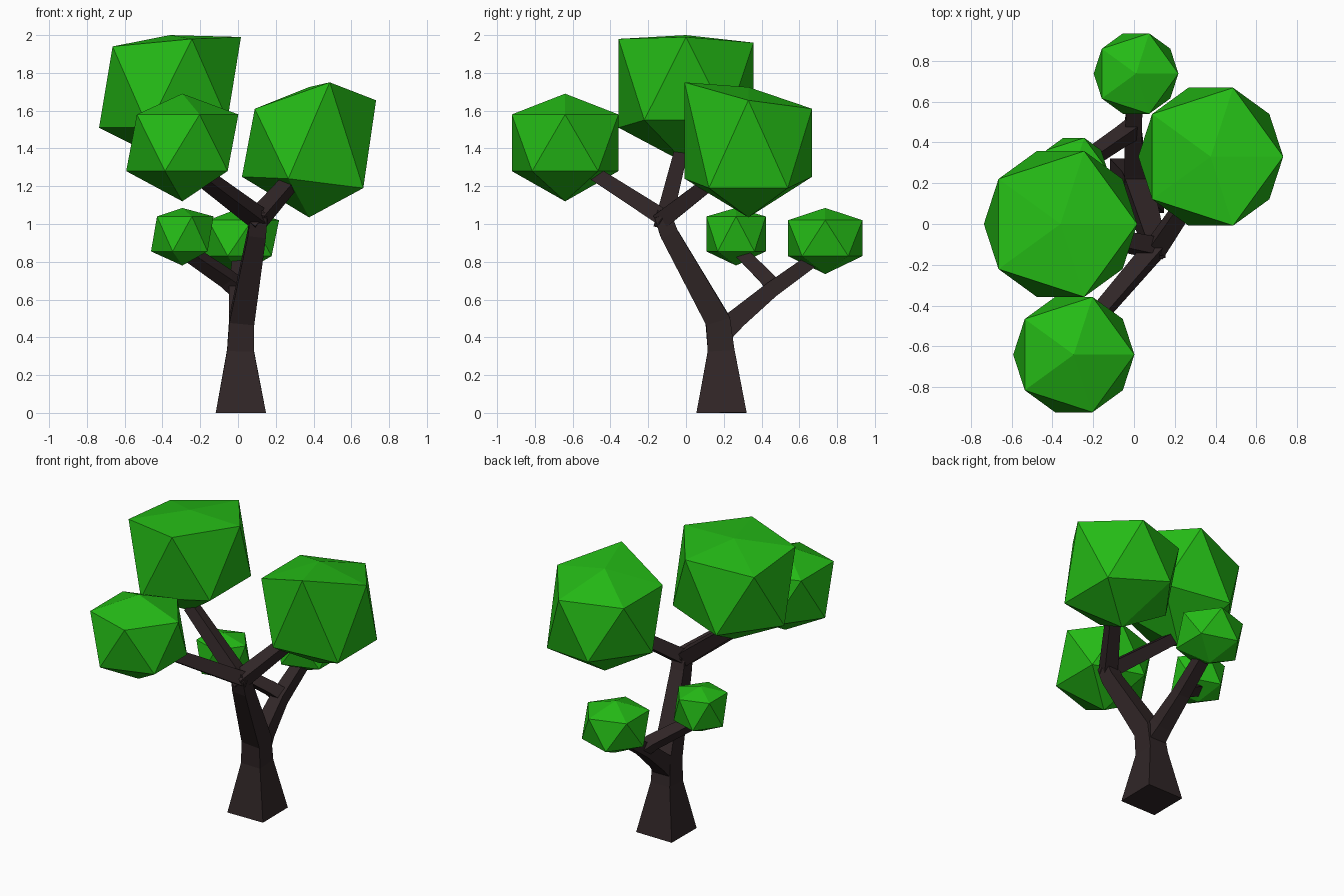
import bpy
import bmesh
from math import cos, sin, radians
from mathutils import Vector

if "Cube" in bpy.data.objects:
    bpy.data.objects.remove(bpy.data.objects["Cube"])


def material(name, color):
    m = bpy.data.materials.new(name)
    m.diffuse_color = (*color, 1)
    m.use_nodes = True
    m.node_tree.nodes["Principled BSDF"].inputs["Base Color"].default_value = m.diffuse_color
    return m


BARK = material("bark", (0.030, 0.019, 0.020))
LEAF = material("leaf", (0.018, 0.50, 0.008))


def finish(bm, name, mat):
    bmesh.ops.recalc_face_normals(bm, faces=bm.faces)
    me = bpy.data.meshes.new(name)
    bm.to_mesh(me)
    bm.free()
    me.materials.append(mat)
    ob = bpy.data.objects.new(name, me)
    bpy.context.collection.objects.link(ob)
    return ob


def limb(name, path):
    """Sweep a tapering square along (x, y, z, half_width) points."""
    bm = bmesh.new()
    pts = [Vector(p[:3]) for p in path]
    rings = []
    for i, p in enumerate(pts):
        before = (p - pts[i - 1]).normalized() if i else Vector()
        after = (pts[i + 1] - p).normalized() if i + 1 < len(pts) else Vector()
        t = (before + after).normalized()
        u = (Vector((1, 0, 0)) - t * t.x).normalized()
        v = t.cross(u)
        s = path[i][3]
        rings.append([bm.verts.new(p + u * a * s + v * b * s)
                      for a, b in ((-1, -1), (1, -1), (1, 1), (-1, 1))])
    for lo, hi in zip(rings, rings[1:]):
        for k in range(4):
            n = (k + 1) % 4
            bm.faces.new((lo[k], lo[n], hi[n], hi[k]))
    bm.faces.new(rings[0])
    bm.faces.new(rings[-1])
    return finish(bm, name, BARK)


def foliage(name, center, r, bottom, lower, upper, top):
    """Irregular icosahedron: two five-point rings at given heights plus poles."""
    bm = bmesh.new()
    cx, cy = center

    def ring(start, heights):
        return [bm.verts.new((cx + 0.8944 * r * cos(radians(start + 72 * k)),
                              cy + 0.8944 * r * sin(radians(start + 72 * k)), z))
                for k, z in enumerate(heights)]

    up, lo = ring(0, upper), ring(36, lower)
    north = bm.verts.new((cx, cy, top))
    south = bm.verts.new((cx, cy, bottom))
    for k in range(5):
        n = (k + 1) % 5
        bm.faces.new((up[k], up[n], north))
        bm.faces.new((lo[n], lo[k], south))
        bm.faces.new((up[k], lo[k], up[n]))
        bm.faces.new((lo[k], lo[n], up[n]))
    return finish(bm, name, LEAF)


# Trunk flaring at the base and leaning forward to the upper fork
limb("trunk", [(0.015, 0.188, 0, 0.133), (0.013, 0.186, 0.33, 0.071),
               (0.02, 0.168, 0.49, 0.066), (0.10, -0.09, 0.95, 0.048),
               (0.11, -0.125, 1.05, 0.045)])

# Upper branches
limb("front_branch", [(0.12, -0.10, 1.02, 0.045), (-0.24, -0.52, 1.29, 0.036)])
limb("top_branch", [(0.12, -0.12, 1.01, 0.045), (-0.33, -0.03, 1.37, 0.036)])
limb("right_branch", [(0.10, -0.13, 1.02, 0.045), (0.31, 0.18, 1.26, 0.036)])

# Lower rear branch and its side twig
limb("rear_branch", [(0.015, 0.19, 0.43, 0.062), (0.005, 0.27, 0.50, 0.052),
                     (-0.005, 0.45, 0.65, 0.042), (0.01, 0.70, 0.83, 0.036)])
limb("left_twig", [(0.0, 0.47, 0.66, 0.042), (-0.06, 0.43, 0.71, 0.038),
                   (-0.25, 0.30, 0.84, 0.034)])

# Leaf clumps
foliage("top_foliage", (-0.36, 0.0), 0.42, 1.32,
        (1.55, 1.51, 1.51, 1.51, 1.55), (1.99, 1.96, 1.90, 1.94, 1.98), 2.0)
foliage("right_foliage", (0.376, 0.33), 0.397, 1.035,
        (1.19, 1.25, 1.25, 1.24, 1.19), (1.655, 1.61, 1.61, 1.61, 1.75), 1.725)
foliage("front_foliage", (-0.295, -0.64), 0.332, 1.12, [1.28] * 5, [1.58] * 5, 1.69)
foliage("rear_foliage", (0.01, 0.737), 0.232, 0.735, [0.83] * 5, [1.02] * 5, 1.085)
foliage("left_foliage", (-0.295, 0.265), 0.185, 0.78, [0.855] * 5, [1.04] * 5, 1.085)
